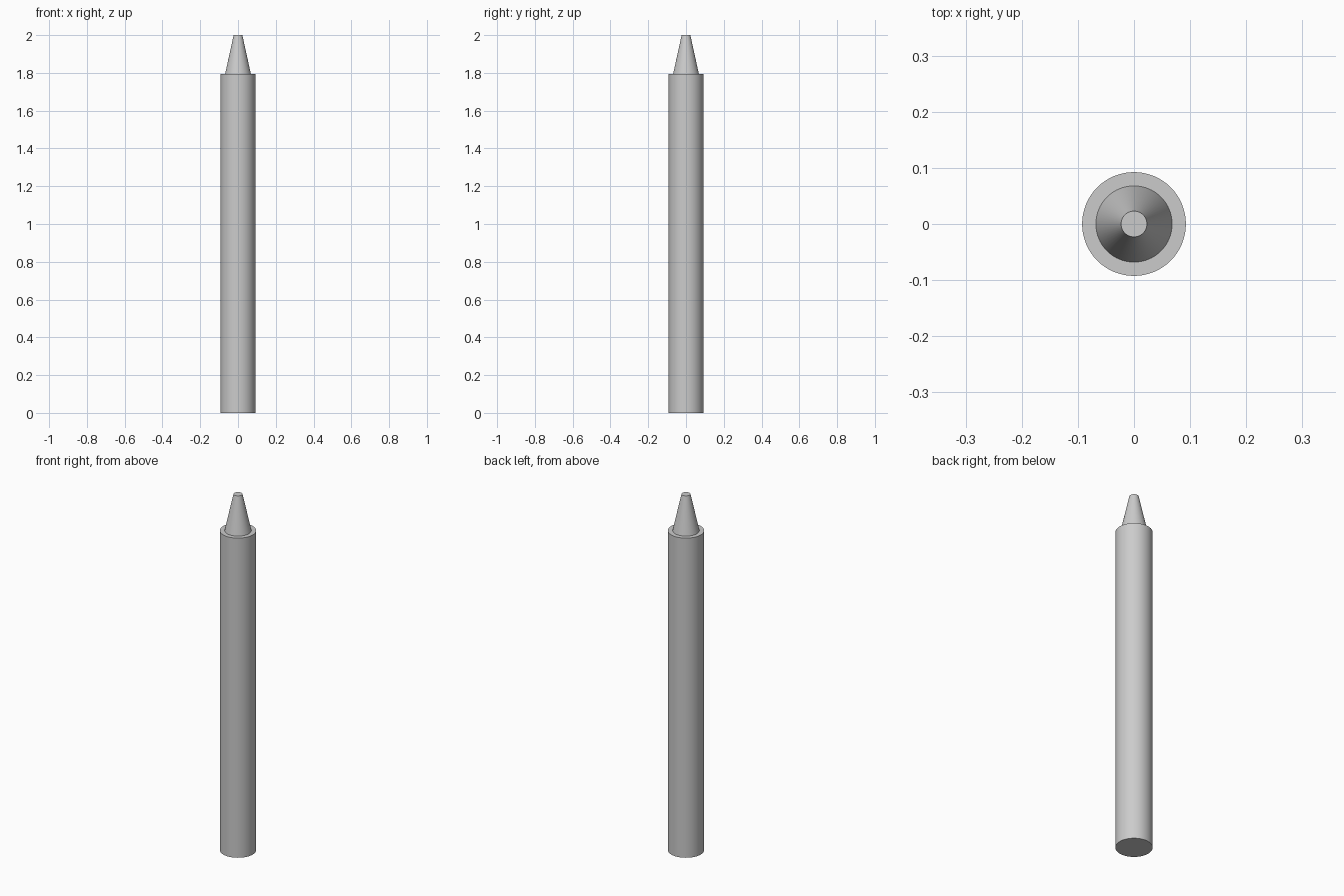
import bpy, bmesh, math

cube = bpy.data.objects.get("Cube")
if cube:
    bpy.data.objects.remove(cube, do_unlink=True)

SIDES = 64
grey = bpy.data.materials.new("light_grey")
grey.use_nodes = True
colour = (0.6, 0.6, 0.6, 1)
grey.diffuse_color = colour
grey.node_tree.nodes["Principled BSDF"].inputs["Base Color"].default_value = colour


def lathe(name, profile):
    """Spin an (radius, height) profile into a closed solid around z."""
    bm = bmesh.new()
    rings = [[bm.verts.new((r * math.cos(math.tau * i / SIDES),
                            r * math.sin(math.tau * i / SIDES), z))
              for i in range(SIDES)] for r, z in profile]
    for low, high in zip(rings, rings[1:]):
        for i in range(SIDES):
            j = (i + 1) % SIDES
            bm.faces.new((low[i], low[j], high[j], high[i]))
    bm.faces.new(rings[0][::-1])
    bm.faces.new(rings[-1])
    mesh = bpy.data.meshes.new(name)
    bm.to_mesh(mesh)
    bm.free()
    mesh.materials.append(grey)
    obj = bpy.data.objects.new(name, mesh)
    bpy.context.collection.objects.link(obj)
    bpy.ops.object.select_all(action="DESELECT")
    obj.select_set(True)
    bpy.context.view_layer.objects.active = obj
    bpy.ops.object.shade_smooth_by_angle(angle=math.radians(30))
    return obj


# Straight barrel, flat shoulder and blunt tapered tip in one turned solid
lathe("crayon_body", [(0.0925, 0), (0.0925, 1.795), (0.068, 1.795), (0.023, 2)])
